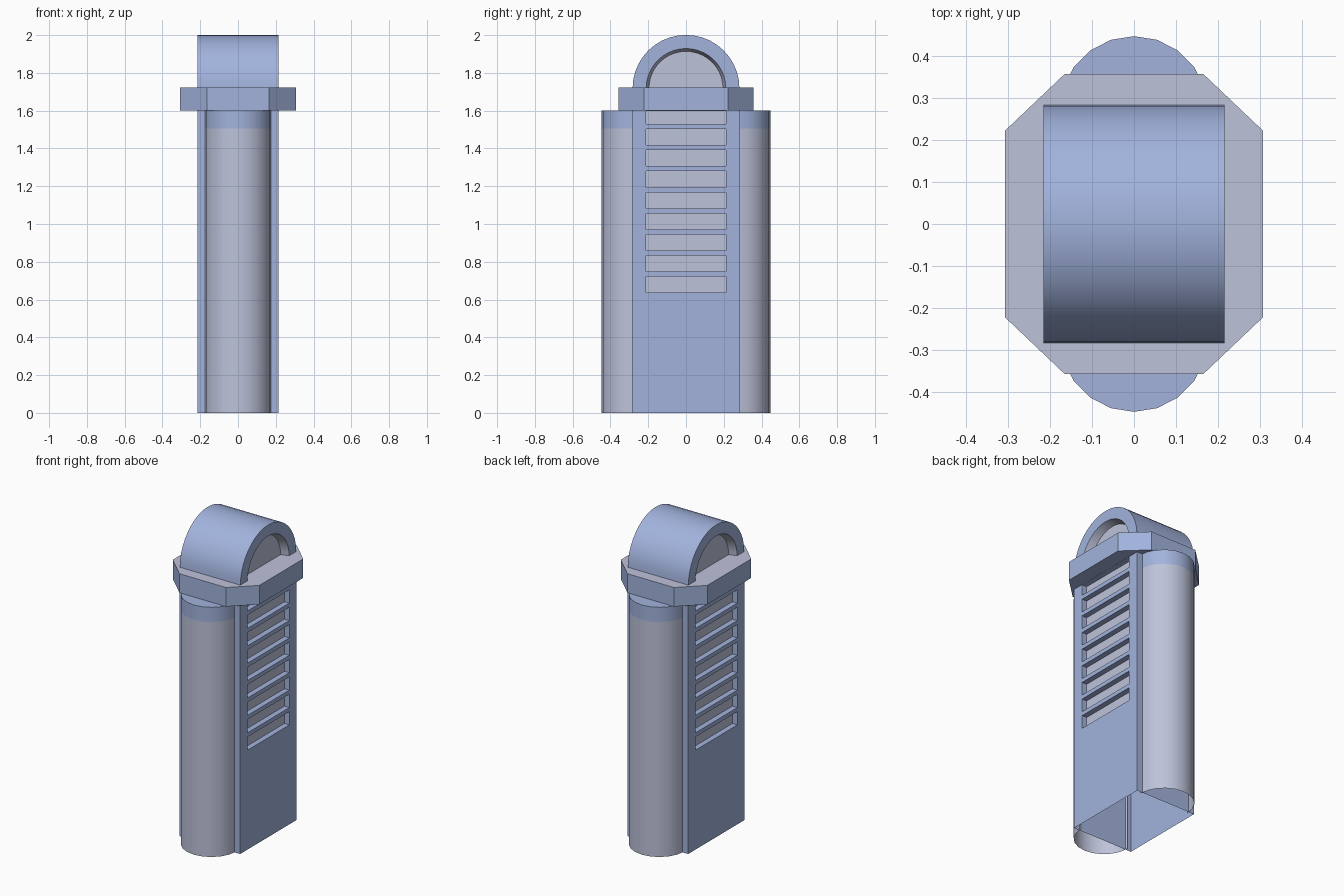
import bpy, bmesh, math

if "Cube" in bpy.data.objects:
    bpy.data.objects.remove(bpy.data.objects["Cube"])


def material(name, color):
    m = bpy.data.materials.new(name)
    m.diffuse_color = (*color, 1)
    m.use_nodes = True
    m.node_tree.nodes["Principled BSDF"].inputs["Base Color"].default_value = m.diffuse_color
    return m


MATS = [material("soft_blue", (0.36, 0.45, 0.72)),
        material("pale_grey", (0.51, 0.545, 0.70))]
BLUE, GREY = 0, 1


def finish(bm, name, smooth=False):
    bmesh.ops.remove_doubles(bm, verts=bm.verts[:], dist=1e-5)
    bmesh.ops.recalc_face_normals(bm, faces=bm.faces[:])
    me = bpy.data.meshes.new(name)
    bm.to_mesh(me)
    bm.free()
    for m in MATS:
        me.materials.append(m)
    ob = bpy.data.objects.new(name, me)
    bpy.context.scene.collection.objects.link(ob)
    if smooth:
        bpy.ops.object.select_all(action='DESELECT')
        ob.select_set(True)
        bpy.context.view_layer.objects.active = ob
        bpy.ops.object.shade_smooth_by_angle(angle=math.radians(35))
    return ob


def face(bm, pts, mat):
    f = bm.faces.new([bm.verts.new(p) for p in pts])
    f.material_index = mat
    return f


def bridge(bm, a, b, mat):
    # quads between two open rows of points
    for i in range(len(a) - 1):
        face(bm, [a[i], a[i + 1], b[i + 1], b[i]], mat)


# Main body: open-bottomed box with nine louvre slots on each broad side
X, Y, TOP, DEPTH = 0.215, 0.285, 1.60, 0.035
slots = [(0.637 + 0.1115 * i, min(0.722 + 0.1115 * i, 1.599)) for i in range(9)]
zs = [0] + [z for s in slots for z in s] + [TOP]
ys = [-Y, -0.213, 0.213, Y]
bm = bmesh.new()
for s in (-1, 1):
    x, xi = s * X, s * (X - DEPTH)
    for k in range(len(zs) - 1):
        a, b = zs[k], zs[k + 1]
        for j in range(3):
            c, d = ys[j], ys[j + 1]
            rim = [(c, a), (d, a), (d, b), (c, b)]
            if j == 1 and k % 2 == 1:
                # recessed grey floor with blue slot walls
                face(bm, [(xi, y, z) for y, z in rim], GREY)
                loop = rim + rim[:1]
                bridge(bm, [(x, y, z) for y, z in loop],
                       [(xi, y, z) for y, z in loop], BLUE)
            else:
                face(bm, [(x, y, z) for y, z in rim], BLUE)
    # narrow wall, sharing the edge heights of the broad walls
    bridge(bm, [(-X, s * Y, z) for z in zs], [(X, s * Y, z) for z in zs], BLUE)
finish(bm, "louvred_body")

# Half-round tubes on front and back, open below, with a blue top band
R, CY = 0.177, 0.27
for s, name in ((-1, "front_tube"), (1, "back_tube")):
    bm = bmesh.new()
    arc = [(R * math.sin(t), s * (CY + R * math.cos(t)))
           for t in (math.radians(-90 + 18 * i) for i in range(11))]
    rows = [[(x, y, z) for x, y in arc] for z in (0, 1.505, TOP)]
    bridge(bm, rows[0], rows[1], GREY)
    bridge(bm, rows[1], rows[2], BLUE)
    face(bm, rows[2], BLUE)
    finish(bm, name, True)

# Octagonal collar with grey top
outline = [(0.307, -0.222), (0.307, 0.222), (0.165, 0.357), (-0.165, 0.357),
           (-0.307, 0.222), (-0.307, -0.222), (-0.165, -0.357), (0.165, -0.357)]
low, high = [[(x, y, z) for x, y in outline] for z in (TOP, 1.722)]
bm = bmesh.new()
face(bm, low, BLUE)
face(bm, high, GREY)
bridge(bm, low + low[:1], high + high[:1], BLUE)
finish(bm, "collar")


# Half-round cap with a recessed grey panel at each end
def half_circle(x, r, n=20):
    return [(x, r * math.cos(math.pi * i / n), 1.718 + r * math.sin(math.pi * i / n))
            for i in range(n + 1)]


bm = bmesh.new()
bridge(bm, half_circle(-X, 0.283), half_circle(X, 0.283), BLUE)
for s in (-1, 1):
    rim, inner = half_circle(s * X, 0.211), half_circle(s * (X - 0.05), 0.196)
    bridge(bm, half_circle(s * X, 0.283), rim, BLUE)
    bridge(bm, rim, inner, GREY)
    face(bm, inner, GREY)
finish(bm, "arched_cap", True)
